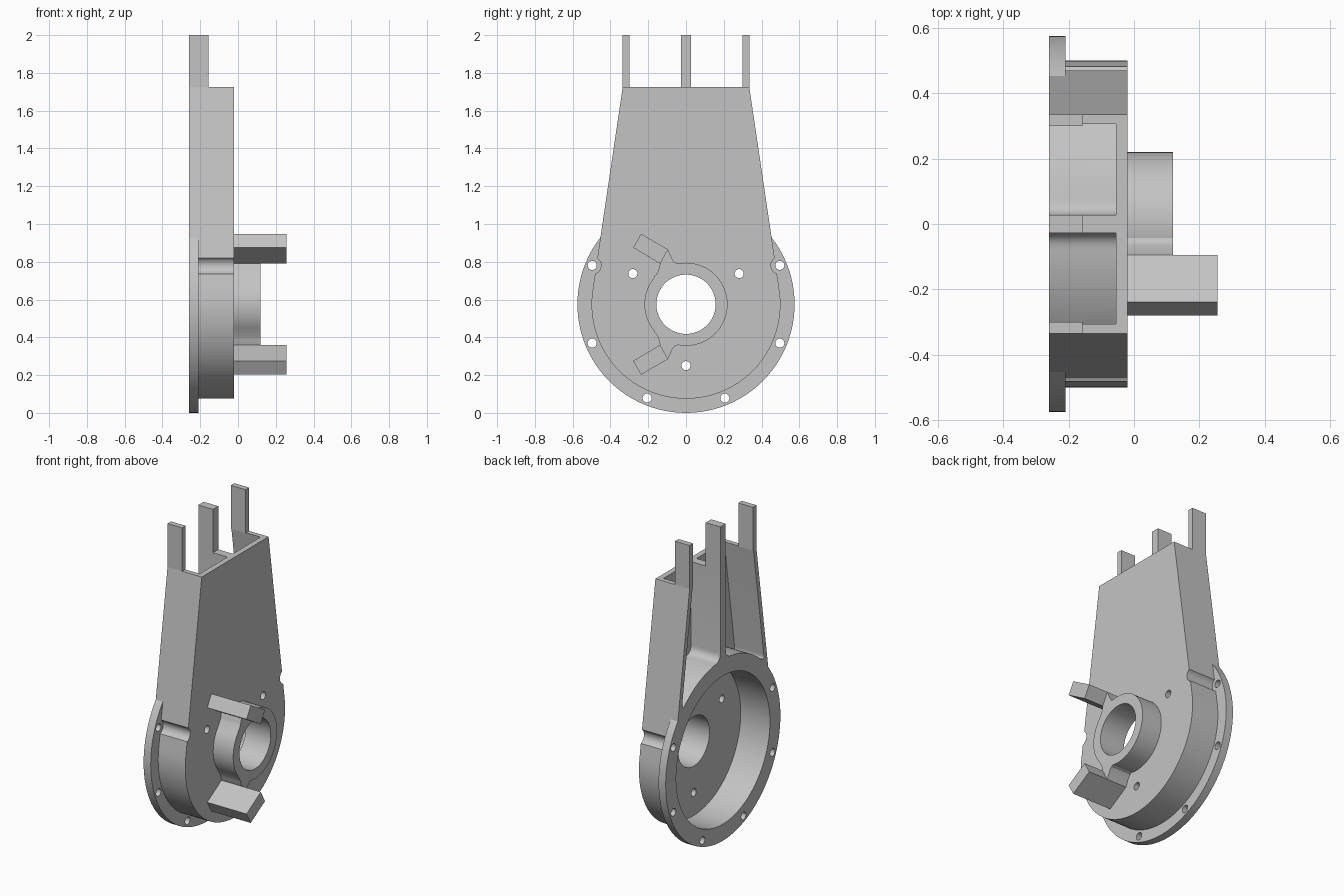
import bpy
import bmesh
from math import cos, sin, radians, atan2, degrees
from mathutils import Vector

cube = bpy.data.objects.get("Cube")
if cube:
    bpy.data.objects.remove(cube, do_unlink=True)

grey = bpy.data.materials.new("plain grey")
grey.use_nodes = True
colour = (0.55, 0.55, 0.55, 1)
grey.diffuse_color = colour
grey.node_tree.nodes["Principled BSDF"].inputs["Base Color"].default_value = colour

CZ = 0.575                      # height of the drum axis
BACK, FLANGE, FLOOR, FACE = -0.26, -0.21, -0.055, -0.02
TOP = 1.725


def arc(r, a0, a1, n, cy=0.0, cz=CZ):
    """Points on an arc in the (y, z) plane, angles in degrees."""
    steps = [radians(a0 + (a1 - a0) * i / n) for i in range(n + 1)]
    return [(cy + r * cos(a), cz + r * sin(a)) for a in steps]


def circle(r, cy=0.0, cz=CZ, n=64):
    return arc(r, 0, 360, n, cy, cz)[:-1]


def rounded(a, corner, b, n=6):
    """Curve from a to b pulled towards the corner."""
    a, c, b = Vector(a), Vector(corner), Vector(b)
    ts = [i / n for i in range(n + 1)]
    return [tuple(a * (1 - t) ** 2 + c * 2 * t * (1 - t) + b * t * t) for t in ts]


def flip_y(pts):
    return [(-y, z) for y, z in reversed(pts)]


def prism(name, pts, x0, x1):
    """Extrude a (y, z) profile along x."""
    bm = bmesh.new()
    base = bm.faces.new([bm.verts.new((x0, y, z)) for y, z in pts])
    new = bmesh.ops.extrude_face_region(bm, geom=[base])["geom"]
    moved = [v for v in new if isinstance(v, bmesh.types.BMVert)]
    bmesh.ops.translate(bm, verts=moved, vec=(x1 - x0, 0, 0))
    bmesh.ops.recalc_face_normals(bm, faces=bm.faces)
    mesh = bpy.data.meshes.new(name)
    bm.to_mesh(mesh)
    bm.free()
    mesh.materials.append(grey)
    ob = bpy.data.objects.new(name, mesh)
    bpy.context.collection.objects.link(ob)
    return ob


def activate(ob):
    bpy.ops.object.select_all(action='DESELECT')
    ob.select_set(True)
    bpy.context.view_layer.objects.active = ob


def combine(ob, other, operation):
    """Apply a boolean and discard the helper."""
    mod = ob.modifiers.new(operation.lower(), 'BOOLEAN')
    mod.operation, mod.solver, mod.object = operation, 'EXACT', other
    activate(ob)
    bpy.ops.object.modifier_apply(modifier=mod.name)
    bpy.data.objects.remove(other, do_unlink=True)


def cut(ob, pts, x0, x1):
    combine(ob, prism("cutter", pts, x0, x1), 'DIFFERENCE')


def smooth(ob):
    activate(ob)
    bpy.ops.object.shade_smooth_by_angle(angle=radians(30))


# Housing: round drum with straight sides tapering upwards, plus flange
outline = [(-0.335, TOP)] + arc(0.5, 171.6, 368.4, 64) + [(0.335, TOP)]
housing = prism("housing", outline, BACK, FACE)
combine(housing, prism("flange", circle(0.575, n=96), BACK, FLANGE), 'UNION')

# Drum cavity and shaft hole
cut(housing, circle(0.47, n=80), -0.3, FLOOR)
cut(housing, circle(0.157), -0.1, 0.1)

# Two upper pockets, open at the back and top, with rounded lower corners
slope = 0.147
rib, wall_top = 0.027, 0.305


def wall_y(z):
    return wall_top + slope * (TOP - z)


corner_z = CZ + 0.4
corner = (wall_y(corner_z), corner_z)
a_out = degrees(atan2(0.4, corner[0]))
floor_arc = arc(0.575, a_out + 5, 82, 12)
rib_corner = (rib, CZ + 0.574)
pocket = [(rib, TOP + 0.1), (wall_top, TOP + 0.1), (wall_top, TOP)]
pocket += rounded((wall_y(corner_z + 0.05), corner_z + 0.05), corner, floor_arc[0])
pocket += floor_arc[1:-1]
pocket += rounded(floor_arc[-1], rib_corner, (rib, rib_corner[1] + 0.05))
for pts in (pocket, flip_y(pocket)):
    cut(housing, pts, -0.3, FLOOR)

# Clearance notches beside the upper flange holes
for a in (22.5, 157.5):
    (y, z), = arc(0.5375, a, a, 1)[:1]
    cut(housing, circle(0.047, y, z, 32), FLANGE, 0.05)

# Flange bolt holes and face holes
for r, angles in ((0.5375, (22.5, 157.5, 202.5, 247.5, 292.5, 337.5)),
                  (0.325, (30, 150, 270))):
    for a in angles:
        y, z = arc(r, a, a, 1)[0]
        cut(housing, circle(0.024, y, z, 24), -0.3, 0.1)
smooth(housing)

# Three prongs on top of the walls and the centre rib
for name, y0, y1 in (("right_prong", -0.335, -0.3),
                     ("centre_prong", -rib, rib),
                     ("left_prong", 0.3, 0.335)):
    prism(name, [(y0, TOP), (y1, TOP), (y1, 2), (y0, 2)], BACK, -0.157)

# Shaft boss with flared necks leading to two angled arms
boss = prism("boss", circle(0.22), FACE, 0.12)
neck = [(-0.095, 0.865), (-0.075, 0.818), (-0.06, 0.797), (-0.03, 0.786),
        (-0.04, 0.7), (-0.13, 0.65), (-0.197, 0.665), (-0.168, 0.72),
        (-0.15, 0.745), (-0.143, 0.765), (-0.137, 0.79)]
arm = [(-0.28, 0.875), (-0.238, 0.948), (-0.095, 0.865), (-0.137, 0.79)]


def flip_z(pts):
    return [(y, 2 * CZ - z) for y, z in reversed(pts)]


for pts in (neck, flip_z(neck)):
    combine(boss, prism("neck", pts, FACE, 0.12), 'UNION')
cut(boss, circle(0.157), -0.1, 0.3)
smooth(boss)
prism("upper_arm", arm, FACE, 0.256)
prism("lower_arm", flip_z(arm), FACE, 0.256)
